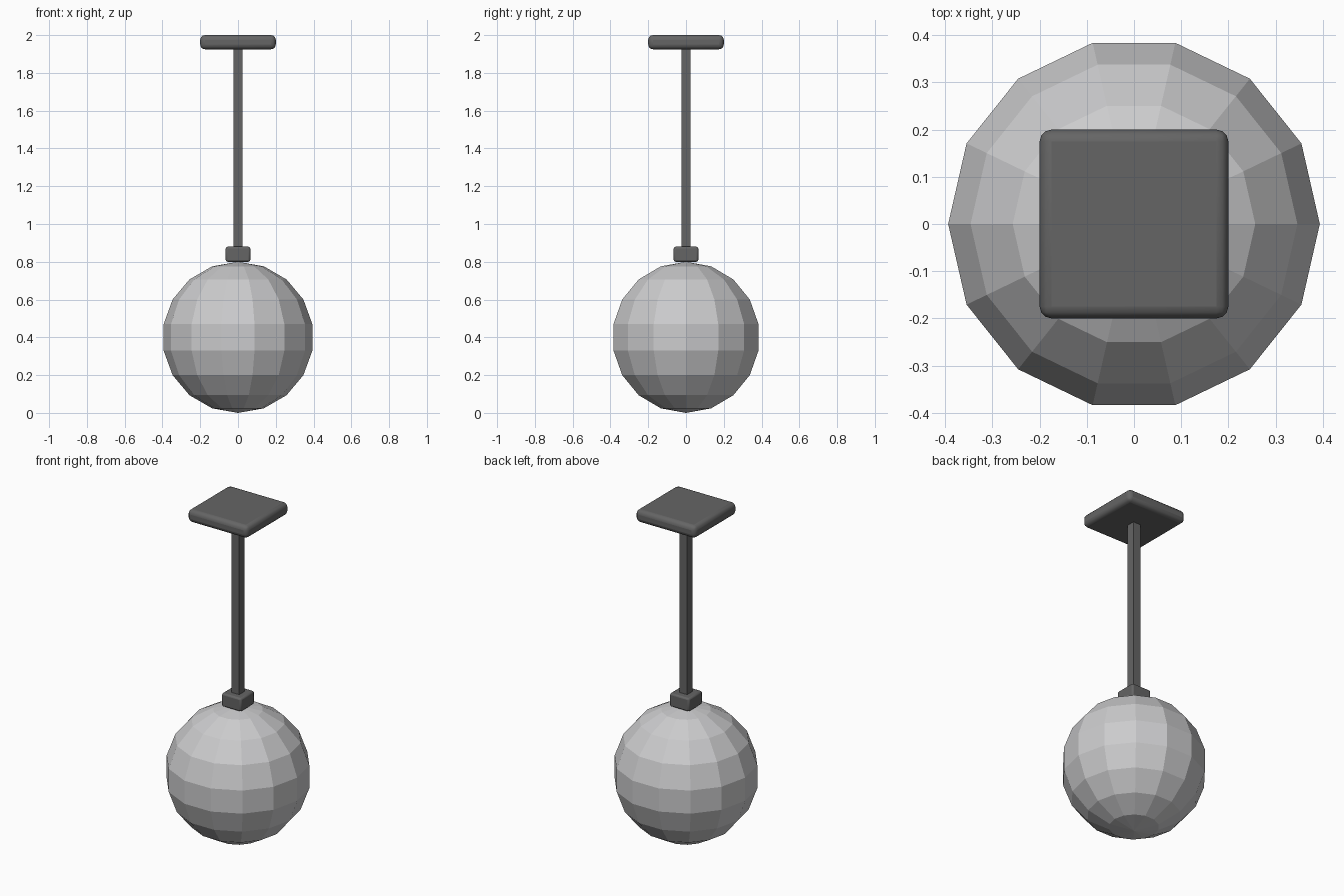
import bpy
import math

cube = bpy.data.objects.get("Cube")
if cube:
    bpy.data.objects.remove(cube, do_unlink=True)


def make_material(name, color):
    mat = bpy.data.materials.new(name)
    mat.use_nodes = True
    mat.diffuse_color = (*color, 1)
    mat.node_tree.nodes["Principled BSDF"].inputs["Base Color"].default_value = (*color, 1)
    return mat


dark_metal = make_material("dark grey metal", (0.13, 0.13, 0.13))
frosted = make_material("pale frosted glass", (0.6, 0.6, 0.61))


def make_box(name, width, bottom, top, bevel=0.0, segments=2):
    """Square box standing on the centre axis, with optional soft edges."""
    bpy.ops.mesh.primitive_cube_add(size=1, location=(0, 0, (bottom + top) / 2))
    obj = bpy.context.object
    obj.name = name
    obj.scale = (width, width, top - bottom)
    bpy.ops.object.transform_apply(location=False, rotation=False, scale=True)
    obj.data.materials.append(dark_metal)
    if bevel:
        mod = obj.modifiers.new("soft edges", "BEVEL")
        mod.width = bevel
        mod.segments = segments
        bpy.ops.object.shade_smooth_by_angle(angle=math.radians(50))
    return obj


# Ceiling plate, hanging rod and the collar that grips the globe
make_box("ceiling_plate", 0.4, 1.925, 2.0, bevel=0.025, segments=3)
make_box("rod", 0.05, 0.86, 1.94)
make_box("collar", 0.13, 0.8, 0.88, bevel=0.01)

# Faceted globe shade
bpy.ops.mesh.primitive_uv_sphere_add(segments=14, ring_count=9, radius=0.4,
                                     location=(0, 0, 0.4),
                                     rotation=(0, 0, math.radians(90)))
globe = bpy.context.object
globe.name = "globe_shade"
globe.data.materials.append(frosted)
bpy.ops.object.shade_flat()
